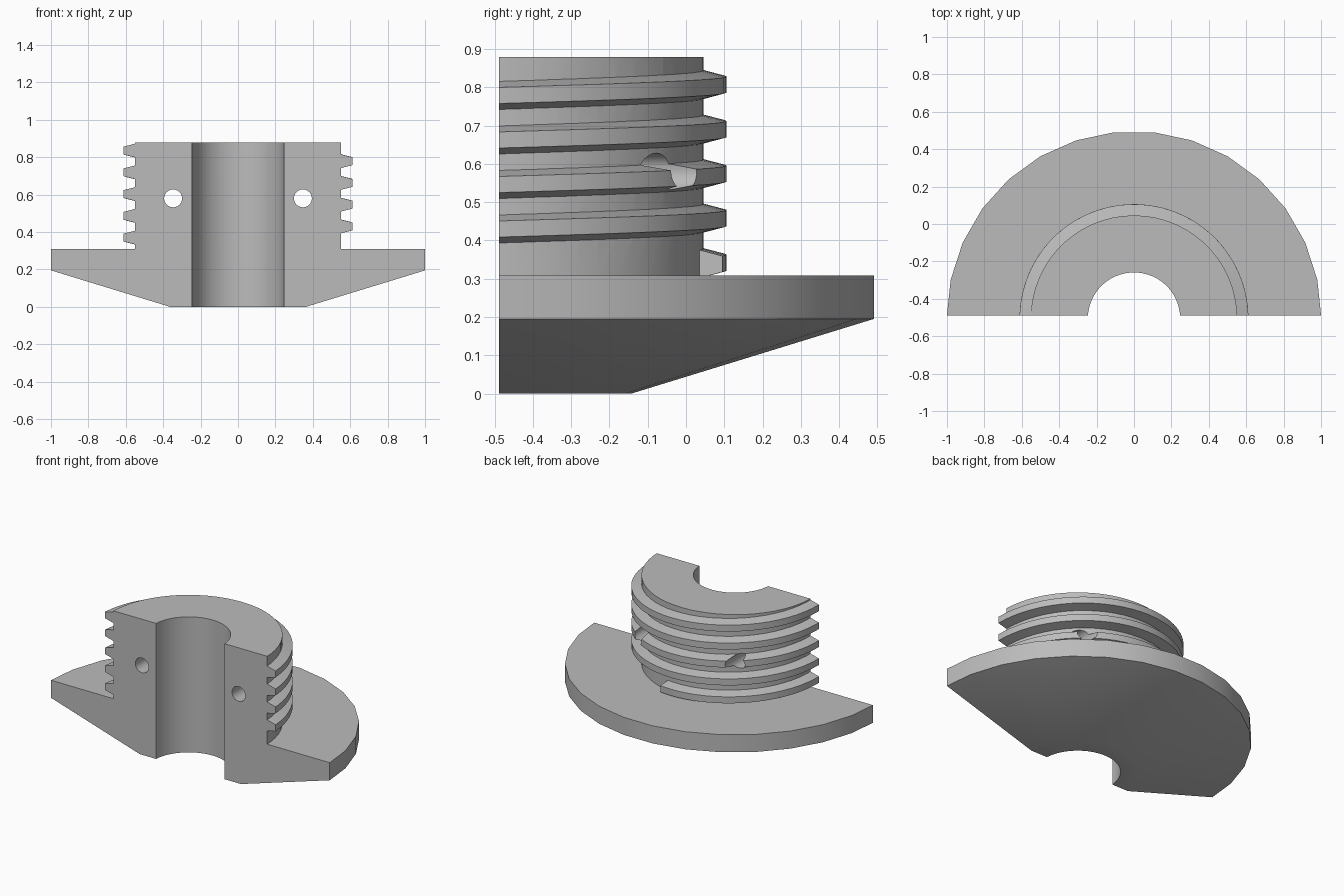
import bpy
import bmesh
from math import cos, sin, pi, radians

if "Cube" in bpy.data.objects:
    bpy.data.objects.remove(bpy.data.objects["Cube"], do_unlink=True)

AXIS_Y = -0.506      # centre line of the turned part
CUT_Y = -0.4885      # plane of the section cut
TURNS_START, TURNS_END = 79, 4 * 360 + 200
PITCH = 0.1163

steel = bpy.data.materials.new("plain_grey")
steel.use_nodes = True
colour = (0.5, 0.5, 0.5, 1)
steel.diffuse_color = colour
steel.node_tree.nodes["Principled BSDF"].inputs["Base Color"].default_value = colour


def finish(name, bm):
    bmesh.ops.recalc_face_normals(bm, faces=bm.faces)
    mesh = bpy.data.meshes.new(name)
    bm.to_mesh(mesh)
    bm.free()
    mesh.materials.append(steel)
    obj = bpy.data.objects.new(name, mesh)
    bpy.context.collection.objects.link(obj)
    return obj


def lathe(name, profile, sides):
    """Closed solid from (radius, height) rings, capped top and bottom."""
    bm = bmesh.new()
    rings = [[bm.verts.new((r * cos(2 * pi * i / sides),
                            AXIS_Y + r * sin(2 * pi * i / sides), z))
              for i in range(sides)] for r, z in profile]
    for low, high in zip(rings, rings[1:]):
        for i in range(sides):
            j = (i + 1) % sides
            bm.faces.new((low[i], low[j], high[j], high[i]))
    bm.faces.new(rings[0])
    bm.faces.new(rings[-1])
    return finish(name, bm)


def helix_thread(name):
    """Trapezoid tooth swept up a right-handed helix."""
    tooth = [(0.535, -0.041), (0.612, -0.021), (0.612, 0.021), (0.535, 0.041)]
    steps = 276
    bm = bmesh.new()
    rows = []
    for k in range(steps + 1):
        deg = TURNS_START + (TURNS_END - TURNS_START) * k / steps
        a = radians(deg)
        z = 0.313 + PITCH * deg / 360
        rows.append([bm.verts.new((r * cos(a), AXIS_Y + r * sin(a), z + dz))
                     for r, dz in tooth])
    for p, q in zip(rows, rows[1:]):
        for i in range(4):
            j = (i + 1) % 4
            bm.faces.new((p[i], p[j], q[j], q[i]))
    bm.faces.new(rows[0])
    bm.faces.new(rows[-1])
    return finish(name, bm)


def box(name, size, centre):
    bm = bmesh.new()
    bmesh.ops.create_cube(bm, size=1)
    bmesh.ops.scale(bm, vec=size, verts=bm.verts)
    bmesh.ops.translate(bm, vec=centre, verts=bm.verts)
    return finish(name, bm)


def combine(target, tool, operation):
    """Apply a boolean and discard the helper."""
    tool.hide_render = True
    bpy.context.view_layer.objects.active = target
    mod = target.modifiers.new(tool.name, "BOOLEAN")
    mod.operation = operation
    mod.solver = "EXACT"
    mod.object = tool
    bpy.ops.object.modifier_apply(modifier=mod.name)
    bpy.data.objects.remove(tool, do_unlink=True)


# Flange with conical underside
bushing = lathe("threaded_flange_bushing",
                [(0.365, 0), (1.002, 0.195), (1.002, 0.309)], 30)

# Threaded neck and raised lip
combine(bushing, lathe("neck", [(0.552, 0.2), (0.552, 0.879)], 60), "UNION")
combine(bushing, helix_thread("thread"), "UNION")
combine(bushing, lathe("lip", [(0.365, 0.7), (0.365, 0.887)], 60), "UNION")

# Trim thread run-out above the neck
trim = lathe("trim", [(0.45, 0.879), (0.8, 0.879), (0.8, 1.1), (0.45, 1.1)], 60)
combine(bushing, trim, "DIFFERENCE")

# Central bore
combine(bushing, lathe("bore", [(0.247, -0.1), (0.247, 1.2)], 60), "DIFFERENCE")

# Pair of cross holes running front to back
for side in (-1, 1):
    hole = lathe("cross_hole", [(0.048, -1), (0.048, 1)], 24)
    for v in hole.data.vertices:
        x, y, z = v.co
        v.co = (x + side * 0.347, z, 0.58 - (y - AXIS_Y))
    combine(bushing, hole, "DIFFERENCE")

# Section cut that leaves the back half
combine(bushing, box("section_cut", (4, 2, 4), (0, CUT_Y - 1, 0)), "DIFFERENCE")

# Smooth curved walls, crisp edges
bpy.ops.object.select_all(action="DESELECT")
bushing.select_set(True)
bpy.context.view_layer.objects.active = bushing
bpy.ops.object.shade_smooth_by_angle(angle=radians(30))
